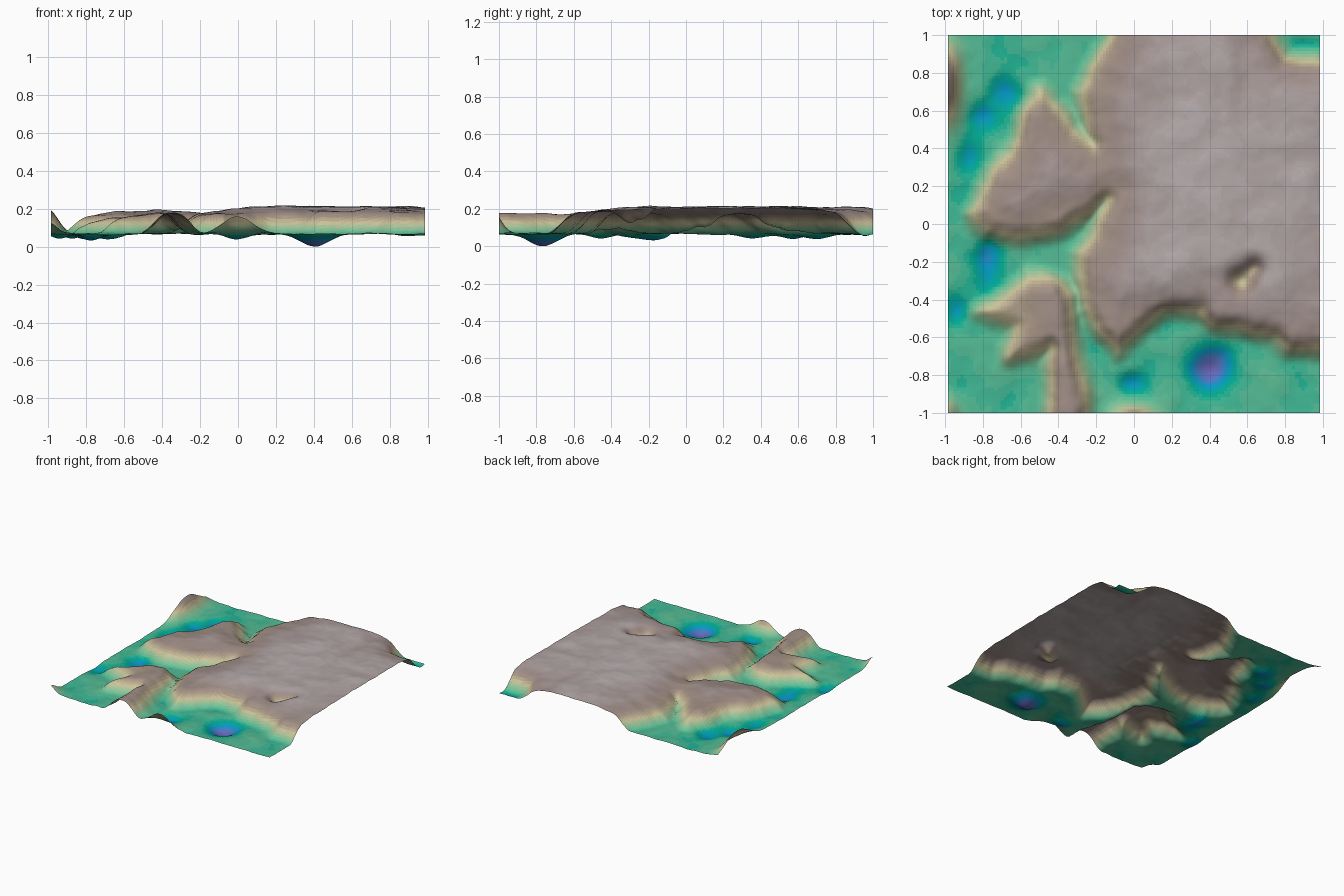
import bpy, bmesh, math
from mathutils import Vector, noise

if "Cube" in bpy.data.objects:
    bpy.data.objects.remove(bpy.data.objects["Cube"])

# Mid-height outlines of the raised ground, as seen from above
PLATEAU = [(-.12, 1.2), (-.12, 1), (-.21, .84), (-.28, .7), (-.24, .5), (-.21, .42), (-.32, .5),
           (-.4, .61), (-.5, .7), (-.58, .6), (-.61, .45), (-.71, .31), (-.8, .18), (-.86, .06),
           (-.78, -.04), (-.6, -.07), (-.4, -.04), (-.26, .04), (-.14, .13), (-.22, -.07),
           (-.29, -.16), (-.28, -.3), (-.25, -.45), (-.17, -.58), (-.08, -.68), (.03, -.55),
           (.16, -.47), (.35, -.46), (.42, -.53), (.6, -.56), (.74, -.6), (.82, -.67),
           (1.2, -.66), (1.2, .86), (.8, .88), (.7, 1.05), (.7, 1.2)]
RIDGE = [(-.82, -.46), (-.69, -.38), (-.56, -.26), (-.4, -.31), (-.33, -.38), (-.34, -.55),
         (-.28, -.75), (-.24, -1.2), (-.45, -1.2), (-.44, -.66), (-.66, -.7), (-.64, -.55)]
# Bumps and basins: x, y, radius x, radius y, height change
BUMPS = [(-1.0, .74, .07, .19, .135), (.0, -1.08, .11, .09, .2), (-1, -1, .06, .08, .06),
         (.4, -.77, .1, .1, -.066), (.47, -.7, .07, .07, -.01), (-.02, -.84, .08, .06, -.03),
         (-.68, .7, .09, .08, -.03), (-.8, .57, .08, .07, -.028), (-.87, .35, .07, .1, -.024),
         (-.77, -.2, .07, .13, -.036), (-.94, -.45, .06, .08, -.028), (.57, -.3, .07, .07, -.085),
         (.64, -.23, .05, .05, -.05), (.9, .95, .1, .05, -.015), (.57, .72, .05, .2, -.012),
         (.25, .3, .2, .2, .008), (.2, -.22, .15, .15, .01), (.92, -.4, .12, .2, -.012)]
# Height, then red, green, blue as seen on screen
RAMP = [(0, .42, .38, .7), (.02, .32, .46, .77), (.04, .03, .6, .77), (.055, .0, .67, .57),
        (.066, .3, .73, .58), (.08, .45, .76, .59), (.1, .62, .77, .6), (.125, .81, .77, .6),
        (.16, .64, .57, .51), (.18, .62, .55, .53), (.205, .68, .63, .63), (.23, .78, .75, .76)]
BANDS, TOP = 60, .25


def signed_distance(p, poly):
    """Distance to an outline, positive inside."""
    best, inside = 9, False
    for i, b in enumerate(poly):
        a, b = Vector(poly[i - 1]), Vector(b)
        t = max(0, min(1, (p - a).dot(b - a) / (b - a).length_squared))
        best = min(best, (a + (b - a) * t - p).length)
        if (a.y > p.y) != (b.y > p.y) and p.x < a.x + (p.y - a.y) * (b.x - a.x) / (b.y - a.y):
            inside = not inside
    return best if inside else -best


def smooth(a, b, v):
    t = max(0, min(1, (v - a) / (b - a)))
    return t * t * (3 - 2 * t)


def height(x, y):
    wobble = noise.fractal(Vector((x * 5, y * 5, 3)), 1, 2, 3)
    p = Vector((x, y))
    d = signed_distance(p, PLATEAU) + .015 * wobble
    r = signed_distance(p, RIDGE) + .015 * wobble
    plateau = .097 * smooth(-.08, .07, d) + .03 * smooth(.0, .3, d) + .014 * smooth(-.3, .4, x) * smooth(0, .1, d)
    ridge = (.085 + .025 * smooth(-.65, -.4, x)) * smooth(-.08, .08, r)
    z = .077 + max(plateau, ridge) + .008 * wobble
    for bx, by, rx, ry, h in BUMPS:
        z += h * math.exp(-((x - bx) / rx) ** 2 - ((y - by) / ry) ** 2)
    return max(z, 0)


def ramp_color(z):
    for lo, hi in zip(RAMP, RAMP[1:]):
        if z <= hi[0]:
            t = (z - lo[0]) / (hi[0] - lo[0])
            return [(a + (b - a) * t) ** 2.2 for a, b in zip(lo[1:], hi[1:])] + [1]
    return [c ** 2.2 for c in RAMP[-1][1:]] + [1]


# Terrain sheet
bm = bmesh.new()
bmesh.ops.create_grid(bm, x_segments=120, y_segments=120, size=1)
for v in bm.verts:
    v.co.x *= .985
    v.co.z = height(v.co.x, v.co.y)
low = min(v.co.z for v in bm.verts)
for v in bm.verts:
    v.co.z -= low
for f in bm.faces:
    f.smooth = True
    f.material_index = max(0, min(BANDS - 1, int(f.calc_center_median().z / TOP * BANDS)))
mesh = bpy.data.meshes.new("terrain")
bm.to_mesh(mesh)
bm.free()

# Height-band colours
for i in range(BANDS):
    mat = bpy.data.materials.new(f"height_band_{i}")
    mat.diffuse_color = ramp_color((i + .5) / BANDS * TOP)
    mat.use_nodes = True
    mat.node_tree.nodes["Principled BSDF"].inputs["Base Color"].default_value = mat.diffuse_color
    mesh.materials.append(mat)
terrain = bpy.data.objects.new("terrain", mesh)
bpy.context.collection.objects.link(terrain)
